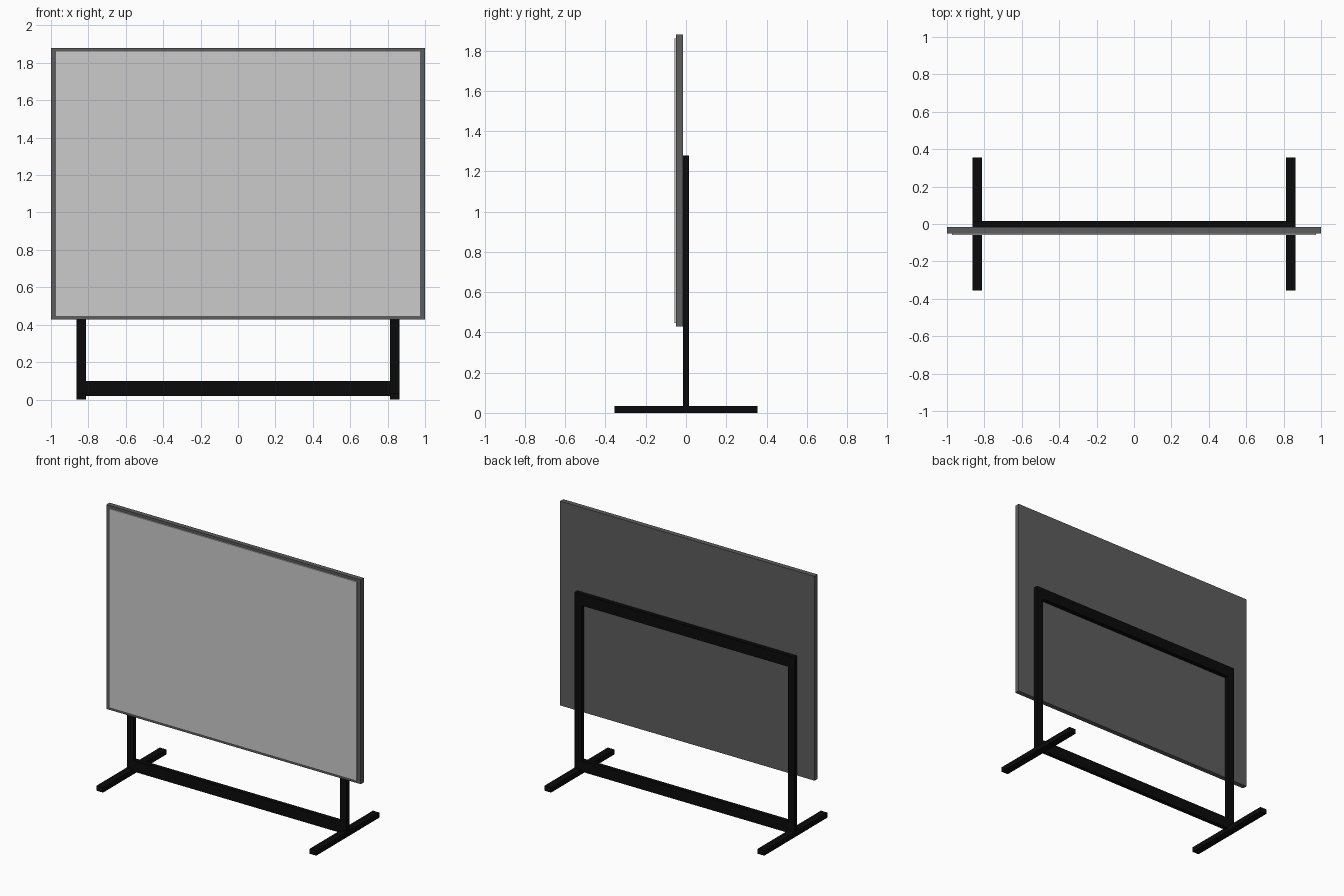
import bpy

if "Cube" in bpy.data.objects:
    bpy.data.objects.remove(bpy.data.objects["Cube"])


def material(name, color):
    m = bpy.data.materials.new(name)
    m.diffuse_color = (*color, 1.0)
    m.use_nodes = True
    m.node_tree.nodes["Principled BSDF"].inputs["Base Color"].default_value = m.diffuse_color
    return m


BLACK = material("black metal", (0.003, 0.003, 0.003))
DARK = material("dark grey frame", (0.11, 0.11, 0.11))
LIGHT = material("light grey board", (0.60, 0.60, 0.60))


def box(name, x, y, z, mat):
    """Box spanning the (min, max) range given on each axis."""
    bpy.ops.mesh.primitive_cube_add(
        size=1, location=[(a + b) / 2 for a, b in (x, y, z)])
    ob = bpy.context.object
    ob.name = name
    ob.scale = [b - a for a, b in (x, y, z)]
    bpy.ops.object.transform_apply(location=False, rotation=False, scale=True)
    ob.data.materials.append(mat)
    return ob


# Framed board with a slightly raised writing surface
box("board_frame", (-1, 1), (-0.05, -0.015), (0.428, 1.88), DARK)
box("board_surface", (-0.972, 0.972), (-0.058, -0.049), (0.446, 1.861), LIGHT)

# Mirrored posts and feet
for side, s in (("left", -1), ("right", 1)):
    x = sorted((s * 0.812, s * 0.864))
    box(side + "_post", x, (-0.015, 0.016), (0.035, 1.28), BLACK)
    box(side + "_foot", x, (-0.355, 0.355), (0, 0.035), BLACK)

# Cross rails between the posts
for name, z in (("lower_rail", (0.02, 0.10)), ("upper_rail", (1.20, 1.28))):
    box(name, (-0.812, 0.812), (-0.015, 0.016), z, BLACK)
